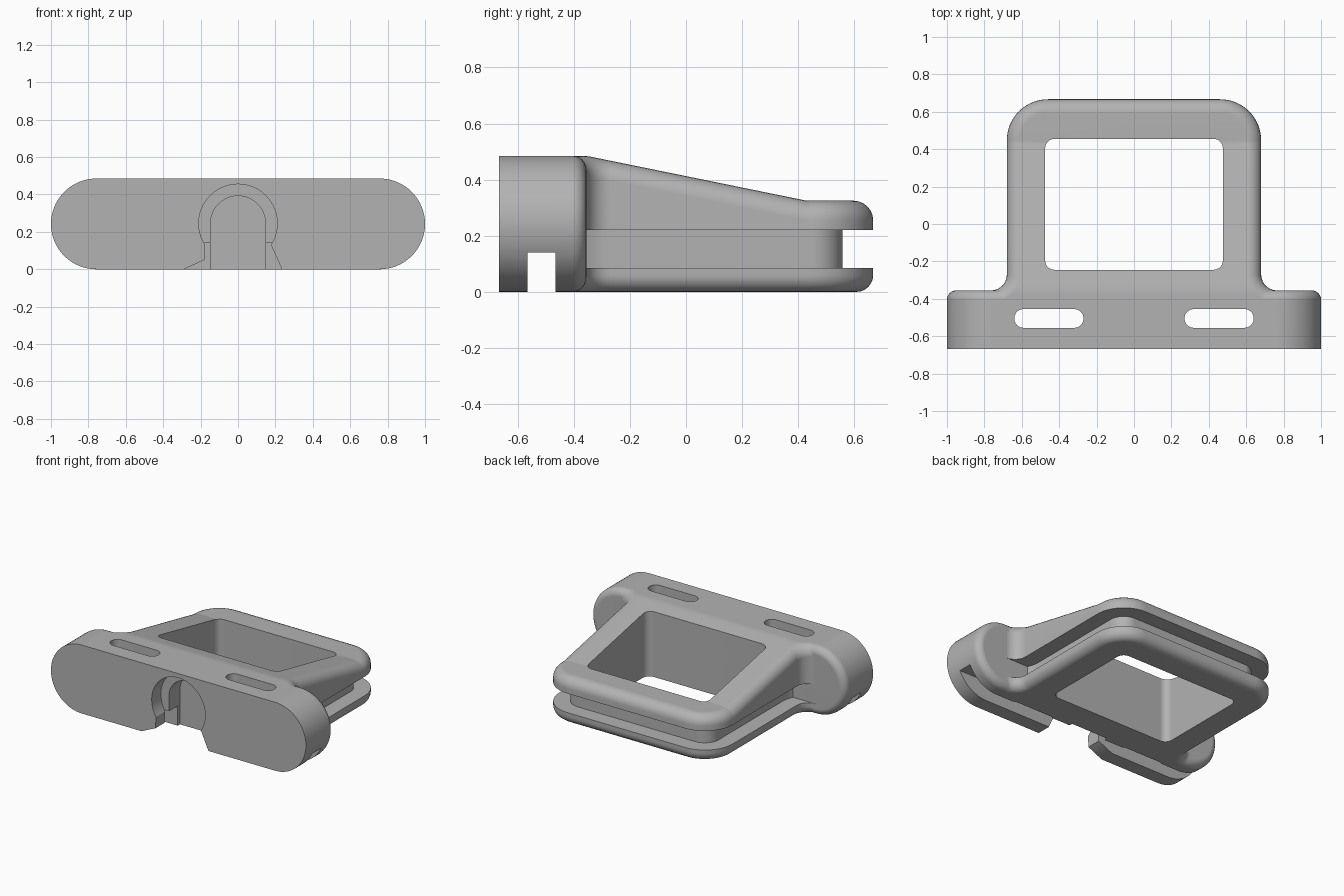
import bpy
import bmesh
from math import sin, cos, pi, radians

if "Cube" in bpy.data.objects:
    bpy.data.objects.remove(bpy.data.objects["Cube"])

grey = bpy.data.materials.new("plain grey")
grey.use_nodes = True
grey.diffuse_color = (0.45, 0.45, 0.45, 1)
grey.node_tree.nodes["Principled BSDF"].inputs["Base Color"].default_value = (0.45, 0.45, 0.45, 1)


def arc(cx, cy, r, start, end, steps=12):
    """Points of an arc, each with its outward direction."""
    result = []
    for i in range(steps + 1):
        a = radians(start + (end - start) * i / steps)
        result.append((cx + r * cos(a), cy + r * sin(a), cos(a), sin(a)))
    return result


def solid(name, rings, strip_caps=False):
    """Closed solid through a stack of equal rings of points."""
    bm = bmesh.new()
    loops = [[bm.verts.new(p) for p in ring] for ring in rings]
    n = len(loops[0])
    for low, high in zip(loops, loops[1:]):
        for i in range(n):
            j = (i + 1) % n
            bm.faces.new((low[i], low[j], high[j], high[i]))
    for cap in (loops[0], loops[-1]):
        if strip_caps:
            for i in range(n // 2 - 1):
                bm.faces.new((cap[i], cap[i + 1], cap[n - 2 - i], cap[n - 1 - i]))
        else:
            bm.faces.new(cap)
    bmesh.ops.recalc_face_normals(bm, faces=bm.faces[:])
    mesh = bpy.data.meshes.new(name)
    bm.to_mesh(mesh)
    bm.free()
    mesh.materials.append(grey)
    obj = bpy.data.objects.new(name, mesh)
    bpy.context.scene.collection.objects.link(obj)
    return obj


def rounded_box(name, x0, x1, y0, y1, r, z0, z1):
    pts = []
    for cx, cy, a in ((x1 - r, y1 - r, 0), (x0 + r, y1 - r, 90),
                      (x0 + r, y0 + r, 180), (x1 - r, y0 + r, 270)):
        pts += arc(cx, cy, r, a, a + 89.9, 8)
    return solid(name, [[(p[0], p[1], z) for p in pts] for z in (z0, z1)])


def front_prism(name, pts, y0, y1):
    return solid(name, [[(p[0], y, p[1]) for p in pts] for y in (y0, y1)])


# Mounting bar with round ends and a softened back edge
HEIGHT = 0.485
R = HEIGHT / 2
bar_profile = arc(1 - R, R, R, -90, 90, 32) + arc(R - 1, R, R, 90, 270, 32)
stations = [(-0.667, 0)]
for k in range(7):
    a = k * pi / 12
    stations.append((-0.405 + 0.05 * sin(a), 0.05 * (1 - cos(a))))
bar = solid("mounting_bar", [[(x - nx * d, y, z - nz * d) for x, z, nx, nz in bar_profile]
                             for y, d in stations])

# Frame outline, flaring into the bar
half = [(0.5, -0.45, 0, 0)]
half += [(x, y, -nx, -ny) for x, y, nx, ny in arc(0.765, -0.27, 0.085, 270, 180, 10)]
half += [(0.68, 0.43, 1, 0)]
half += arc(0.46, 0.447, 0.22, 0, 90, 16)
outline = half + [(-x, y, -nx, ny) for x, y, nx, ny in reversed(half)]


def top_height(y):
    t = min(max((y + 0.355) / 0.785, 0), 1)
    return HEIGHT + (0.325 - HEIGHT) * t


def frame_ring(inset, z=None, drop=0):
    ring = []
    for x, y, nx, ny in outline:
        px, py = x - nx * inset, y - ny * inset
        ring.append((px, py, top_height(py) - drop if z is None else z))
    return ring


# Frame: rounded lower lip, side groove, upper lip with sloping top
quarter = [k * pi / 12 for k in range(7)]
LOW, HIGH = 0.06, 0.07
rings = [frame_ring(LOW * (1 - sin(a)), LOW * (1 - cos(a))) for a in quarter]
rings += [frame_ring(0, 0.085), frame_ring(0.11, 0.085),
          frame_ring(0.11, 0.22), frame_ring(0, 0.22)]
rings += [frame_ring(HIGH * (1 - cos(a)), None, HIGH * (1 - sin(a))) for a in quarter]
frame = solid("window_frame", rings, strip_caps=True)

# Openings: window, two strap slots, cross channel, keyhole pocket and arch recess
window = rounded_box("window_cutter", -0.475, 0.475, -0.245, 0.455, 0.05, -0.2, 0.8)
slots = [rounded_box("strap_slot_cutter", x, x + 0.37, -0.555, -0.455, 0.0495, -0.2, 0.8)
         for x in (-0.64, 0.27)]
channel = front_prism("channel_cutter", [(-1.2, -0.1), (1.2, -0.1), (1.2, 0.14), (-1.2, 0.14)],
                      -0.565, -0.465)
keyhole = [(0.235, -0.1), (0.235, 0)] + arc(0, 0.245, 0.21, -33, 213, 40)
keyhole += [(-0.18, 0.05), (-0.29, 0), (-0.29, -0.1)]
pocket = front_prism("pocket_cutter", keyhole, -0.8, -0.564)
arch = [(-0.147, -0.1), (0.147, -0.1)] + arc(0, 0.245, 0.147, 0, 180, 32)
recess = front_prism("arch_cutter", arch, -0.75, -0.44)

# Join the parts and cut the openings
helpers = [frame, window, *slots, channel, pocket, recess]
for part in helpers:
    part.hide_render = True
    mod = bar.modifiers.new(part.name, 'BOOLEAN')
    mod.object = part
    mod.operation = 'UNION' if part is frame else 'DIFFERENCE'
    mod.solver = 'EXACT'
bpy.context.view_layer.update()
graph = bpy.context.evaluated_depsgraph_get()
merged = bpy.data.meshes.new_from_object(bar.evaluated_get(graph))
bar.modifiers.clear()
bar.data = merged
bar.name = "mounting_frame"
for part in helpers:
    bpy.data.objects.remove(part)
merged.materials.clear()
merged.materials.append(grey)

# Smooth the rounded areas, keeping the edges crisp
bpy.ops.object.select_all(action='DESELECT')
bar.select_set(True)
bpy.context.view_layer.objects.active = bar
bpy.ops.object.shade_smooth_by_angle(angle=radians(30))
weighted = bar.modifiers.new("clean shading", 'WEIGHTED_NORMAL')
weighted.keep_sharp = True
